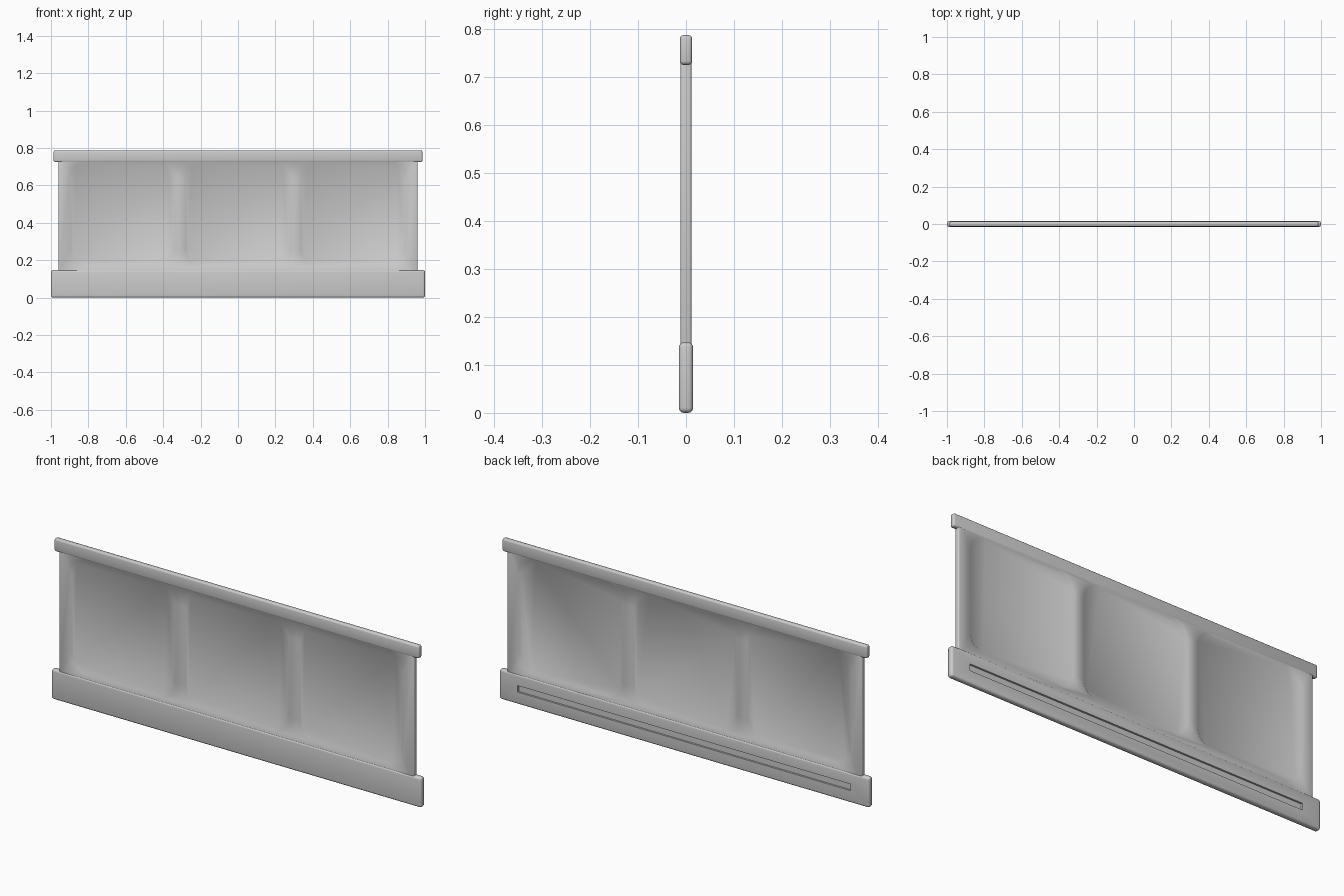
import bpy, bmesh
from math import sin, cos, pi, radians

if "Cube" in bpy.data.objects:
    bpy.data.objects.remove(bpy.data.objects["Cube"])


def select_only(ob):
    bpy.ops.object.select_all(action='DESELECT')
    ob.select_set(True)
    bpy.context.view_layer.objects.active = ob


def add_object(name, bm):
    bmesh.ops.recalc_face_normals(bm, faces=bm.faces)
    mesh = bpy.data.meshes.new(name)
    bm.to_mesh(mesh)
    bm.free()
    ob = bpy.data.objects.new(name, mesh)
    bpy.context.collection.objects.link(ob)
    return ob


def box(name, half_x, y0, y1, z0, z1, bevel=0.0, segments=3):
    bm = bmesh.new()
    bmesh.ops.create_cube(bm, size=1)
    for v in bm.verts:
        v.co = (v.co.x * 2 * half_x, y0 if v.co.y < 0 else y1, z0 if v.co.z < 0 else z1)
    if bevel:
        bmesh.ops.bevel(bm, geom=bm.edges[:], offset=bevel, segments=segments,
                        profile=0.5, affect='EDGES')
    return add_object(name, bm)


def rounded_rect(cx, cz, hx, hz, r, steps=8):
    pts = []
    for k, (sx, sz) in enumerate([(1, 1), (-1, 1), (-1, -1), (1, -1)]):
        for i in range(steps + 1):
            a = pi / 2 * (k + i / steps)
            pts.append((cx + sx * (hx - r) + r * cos(a), cz + sz * (hz - r) + r * sin(a)))
    return pts


def recess_cutter(cx, side):
    # sloped-wall cutter: wide ring outside the panel, narrower ring at the floor
    bm = bmesh.new()
    rings = []
    for y, inset in [(PANEL_Y + 0.004, -0.006), (PANEL_Y - DEPTH, 0.008)]:
        pts = rounded_rect(cx, 0.446, 0.283 - inset, 0.281 - inset, 0.09 - inset)
        rings.append([bm.verts.new((x, side * y, z)) for x, z in pts])
    n = len(rings[0])
    for i in range(n):
        j = (i + 1) % n
        bm.faces.new((rings[0][i], rings[0][j], rings[1][j], rings[1][i]))
    for ring in rings:
        bm.faces.new(ring)
    return add_object("recess_cutter", bm)


def cut(ob, cutter):
    mod = ob.modifiers.new("cut", 'BOOLEAN')
    mod.operation = 'DIFFERENCE'
    mod.solver = 'EXACT'
    mod.object = cutter
    select_only(ob)
    bpy.ops.object.modifier_apply(modifier=mod.name)
    bpy.data.objects.remove(cutter)


PANEL_Y, DEPTH = 0.0115, 0.005

# main panel with three recesses on each face
panel = box("panel", 0.96, -PANEL_Y, PANEL_Y, 0.10, 0.76, 0.005)
for cx in (-0.617, 0, 0.617):
    for side in (-1, 1):
        cut(panel, recess_cutter(cx, side))

# top and bottom rails
top_rail = box("top_rail", 0.986, -0.013, 0.013, 0.725, 0.787, 0.008)
bottom_rail = box("bottom_rail", 1.0, -0.015, 0.015, 0.0, 0.147, 0.011, 4)

# long slot in the back of the bottom rail, also through the hidden panel edge
for ob in (bottom_rail,):
    cut(ob, box("slot_cutter", 0.9, 0.006, 0.03, 0.06, 0.092))

# the panel starts above the slot so that the slot stays open
for ob in (panel, top_rail, bottom_rail):
    select_only(ob)
    bpy.ops.object.shade_smooth_by_angle(angle=radians(35))
